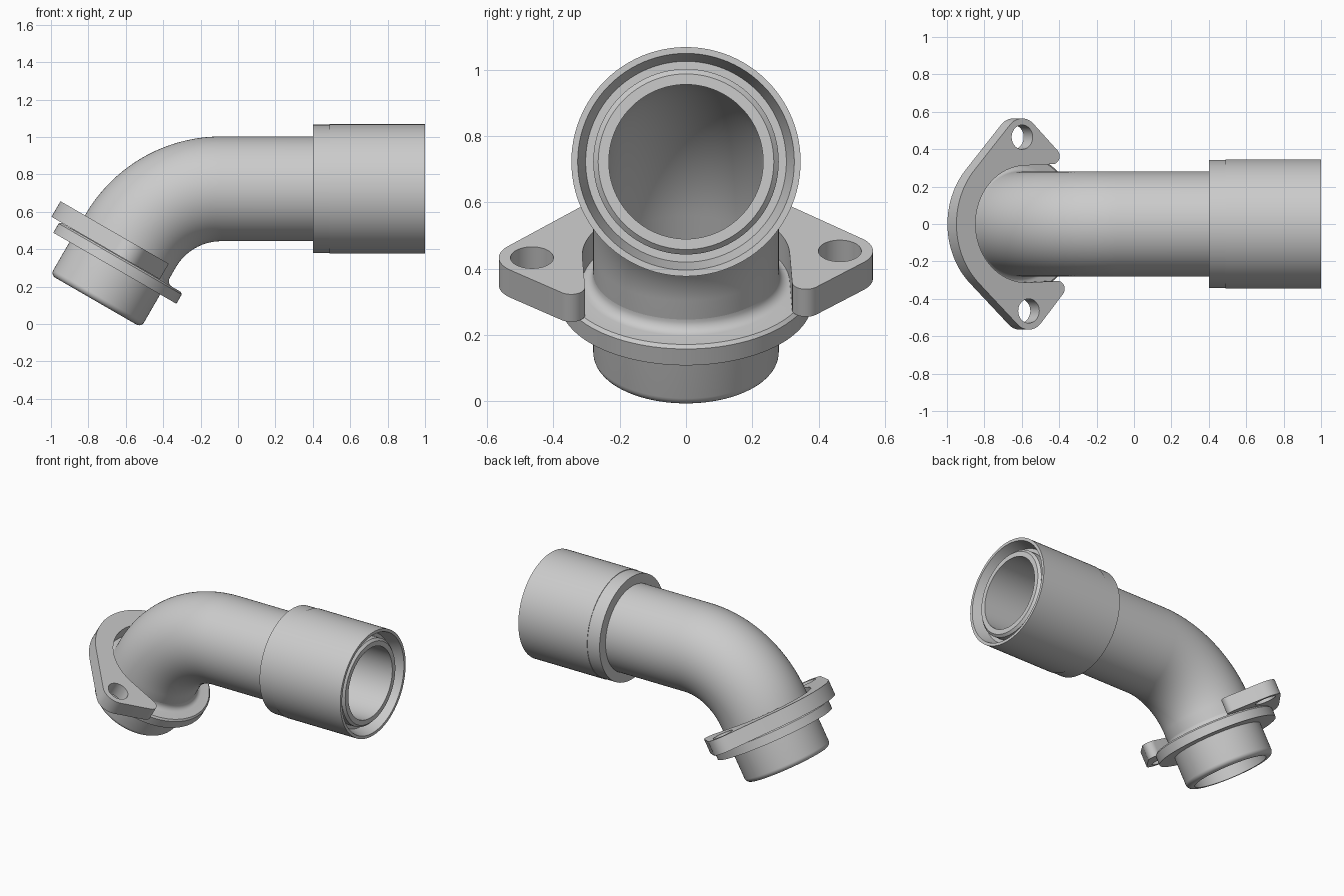
import bpy
import bmesh
from math import pi, sin, cos, radians
from mathutils import Vector, Matrix

cube = bpy.data.objects.get("Cube")
if cube:
    bpy.data.objects.remove(cube)

SEG = 96
AXIS_Z = 0.723            # height of the straight pipe's axis
BEND_X = -0.09            # where the bend starts
BEND_R = 0.56             # bend radius of the axis
BEND_ANGLE = radians(60)
BEND_LEN = BEND_R * BEND_ANGLE
WALL_R, BORE_R = 0.28, 0.233

metal = bpy.data.materials.new("light_grey_metal")
metal.use_nodes = True
grey = (0.6, 0.6, 0.6, 1)
metal.diffuse_color = grey
metal.node_tree.nodes["Principled BSDF"].inputs["Base Color"].default_value = grey


def axis_frame(s):
    """Point and outward radial direction on the bent axis at length s."""
    a = min(max(s / BEND_R, 0), BEND_ANGLE)
    out = Vector((-sin(a), 0, cos(a)))
    along = Vector((-cos(a), 0, -sin(a)))
    point = Vector((BEND_X, 0, AXIS_Z - BEND_R)) + out * BEND_R
    return point + along * (s - a * BEND_R), out


def finish(name, mesh):
    mesh.materials.clear()
    mesh.materials.append(metal)
    ob = bpy.data.objects.new(name, mesh)
    bpy.context.collection.objects.link(ob)
    bpy.ops.object.select_all(action='DESELECT')
    ob.select_set(True)
    bpy.context.view_layer.objects.active = ob
    bpy.ops.object.shade_smooth_by_angle(angle=radians(30))
    return ob


def tube(name, profile):
    """Sweep a closed (length, radius) profile round the bent axis."""
    bm = bmesh.new()
    rings = []
    for s, r in profile:
        point, out = axis_frame(s)
        side = Vector((0, 1, 0))
        rings.append([bm.verts.new(point + r * (out * cos(t) + side * sin(t)))
                      for t in (2 * pi * i / SEG for i in range(SEG))])
    for i, a in enumerate(rings):
        b = rings[(i + 1) % len(rings)]
        for j in range(SEG):
            k = (j + 1) % SEG
            bm.faces.new((a[j], a[k], b[k], b[j]))
    bmesh.ops.recalc_face_normals(bm, faces=bm.faces)
    mesh = bpy.data.meshes.new(name)
    bm.to_mesh(mesh)
    bm.free()
    return finish(name, mesh)


def at_x(x):
    return BEND_X - x


def past_bend(t):
    return BEND_LEN + t


def arc(cx, cy, r, start, end, n):
    angles = [radians(start + (end - start) * i / n) for i in range(n + 1)]
    return [(cx + r * cos(a), cy + r * sin(a)) for a in angles]


# Bent pipe with chamfered inlet and rounded spigot end
bend = [BEND_LEN * i / 32 for i in range(33)]
tip = [(past_bend(0.34) + y, x) for x, y in arc(0.25, 0, 0.03, 0, 90, 6)]
outer = [(at_x(0.98), 0.265), (at_x(0.965), WALL_R)] + [(s, WALL_R) for s in bend] + tip
inner = [(past_bend(0.37), BORE_R)] + [(s, BORE_R) for s in reversed(bend)]
tube("bent_pipe", outer + inner + [(at_x(0.98), BORE_R)])

# Socket sleeve with a tapered mouth
tube("socket_sleeve", [
    (at_x(0.4), 0.27), (at_x(0.4), 0.343), (at_x(0.49), 0.343),
    (at_x(0.49), 0.346), (at_x(1.0), 0.346), (at_x(1.0), 0.327),
    (at_x(0.92), 0.303), (at_x(0.92), 0.27)])

# Round flange with a fillet against the pipe
fillet = [(past_bend(0.065) + y, x) for x, y in arc(0.315, 0, 0.035, 180, 90, 6)]
tube("round_flange", [(past_bend(0.065), 0.27)] + fillet + [
    (past_bend(0.1), 0.37), (past_bend(0.11), 0.38),
    (past_bend(0.167), 0.38), (past_bend(0.167), 0.27)])

# Horseshoe clamp plate: half outline mirrored, with two bolt holes
LUG = 0.465
half = (arc(0, 0, 0.431, 90, 44.6, 16) + arc(LUG, 0.005, 0.1, 44.6, -46.4, 14)
        + arc(0.355, -0.18, 0.042, -46.4, -180, 10) + arc(0, 0, 0.313, 0, 90, 24))
outline = half + [(-x, y) for x, y in reversed(half[1:-1])]
holes = [arc(side * LUG, 0.005, 0.065, 0, 352.5, 47) for side in (-1, 1)]

curve = bpy.data.curves.new("clamp_outline", 'CURVE')
curve.dimensions = '2D'
curve.fill_mode = 'BOTH'
curve.extrude = 0.048
for loop in [outline] + holes:
    spline = curve.splines.new('POLY')
    spline.points.add(len(loop) - 1)
    for p, (x, y) in zip(spline.points, loop):
        p.co = (x, y, 0, 1)
    spline.use_cyclic_u = True
helper = bpy.data.objects.new("clamp_outline", curve)
bpy.context.collection.objects.link(helper)
bpy.context.view_layer.update()
mesh = bpy.data.meshes.new_from_object(
    helper.evaluated_get(bpy.context.evaluated_depsgraph_get()))
bpy.data.objects.remove(helper)

bm = bmesh.new()
bm.from_mesh(mesh)
bmesh.ops.remove_doubles(bm, verts=bm.verts, dist=0.0002)
bmesh.ops.recalc_face_normals(bm, faces=bm.faces)
bm.to_mesh(mesh)
bm.free()
mesh.name = "clamp_plate"

# Seat the plate on the tilted flange, turned slightly about the axis
centre, up = axis_frame(past_bend(0.05))
side = Vector((0, 1, 0))
basis = Matrix((side, up, side.cross(up))).transposed().to_4x4()
mesh.transform(Matrix.Translation(centre) @ basis @ Matrix.Rotation(radians(2.5), 4, 'Z'))
finish("clamp_plate", mesh)
